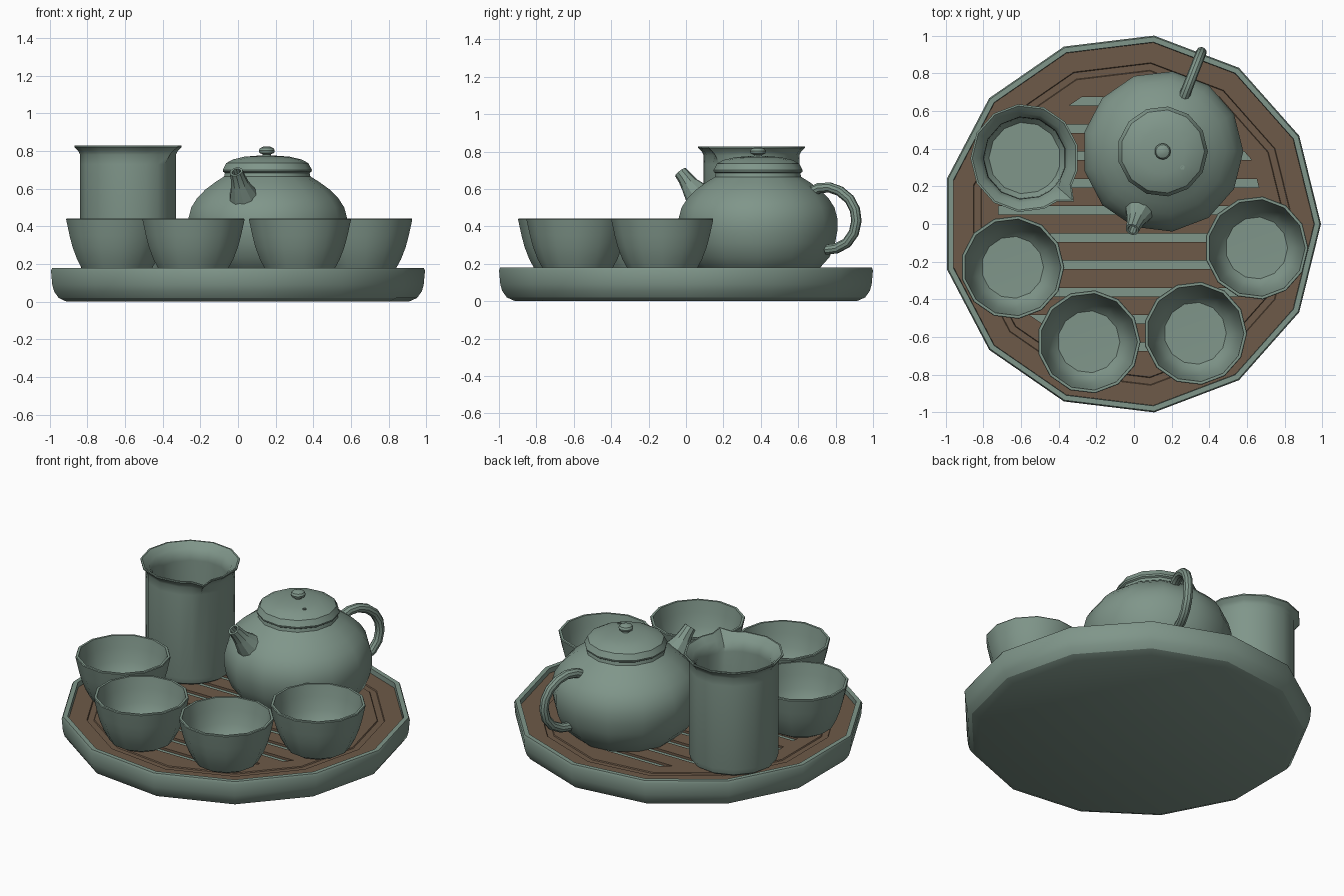
import bpy, bmesh, math
from mathutils import Vector

if "Cube" in bpy.data.objects:
    bpy.data.objects.remove(bpy.data.objects["Cube"])

N = 13  # sides of every round part


def material(name, rgb):
    m = bpy.data.materials.new(name)
    m.diffuse_color = (*rgb, 1)
    m.use_nodes = True
    m.node_tree.nodes["Principled BSDF"].inputs["Base Color"].default_value = m.diffuse_color
    return m


GREEN = material("celadon green", (0.215, 0.305, 0.255))
BROWN = material("wood brown", (0.155, 0.102, 0.065))


def finish(name, bm, loc, mats, recalc=True):
    if recalc:
        bmesh.ops.recalc_face_normals(bm, faces=bm.faces[:])
    me = bpy.data.meshes.new(name)
    bm.to_mesh(me)
    bm.free()
    for m in mats:
        me.materials.append(m)
    ob = bpy.data.objects.new(name, me)
    ob.location = loc
    bpy.context.collection.objects.link(ob)
    bpy.ops.object.select_all(action='DESELECT')
    ob.select_set(True)
    bpy.context.view_layer.objects.active = ob
    bpy.ops.object.shade_smooth_by_angle(angle=math.radians(30))
    return ob


def skin(bm, rows):
    """Bridge consecutive rows; a row is a ring of verts or a single pole."""
    for a, b in zip(rows, rows[1:]):
        n = max(len(a), len(b))
        for i in range(n):
            j = (i + 1) % n
            if len(a) == 1:
                bm.faces.new((a[0], b[j], b[i]))
            elif len(b) == 1:
                bm.faces.new((a[i], a[j], b[0]))
            else:
                bm.faces.new((a[i], a[j], b[j], b[i]))


def lathe(name, profile, loc=(0, 0), mat=GREEN, angles=None, push=None):
    """Spin (radius, z) points; push(angle, r, z) adds extra radius."""
    angles = angles or [2 * math.pi * i / N for i in range(N)]
    bm = bmesh.new()
    rows = []
    for r, z in profile:
        if r == 0:
            rows.append([bm.verts.new((0, 0, z))])
            continue
        row = []
        for a in angles:
            q = r + (push(a, r, z) if push else 0)
            row.append(bm.verts.new((q * math.cos(a), q * math.sin(a), z)))
        rows.append(row)
    skin(bm, rows)
    return finish(name, bm, (*loc, 0), [mat])


def tube(name, path, loc, heading, sides=10, mouth=0):
    """Tapered tube through (distance, z, radius) points in a vertical plane."""
    h = Vector((math.cos(heading), math.sin(heading), 0))
    side = Vector((-h.y, h.x, 0))
    pts = [h * d + Vector((0, 0, z)) for d, z, r in path]
    bm = bmesh.new()
    rows = []
    for i, p in enumerate(pts):
        t = (pts[min(i + 1, len(pts) - 1)] - pts[max(i - 1, 0)]).normalized()
        u = t.cross(side)
        ring = lambda r, c: [bm.verts.new(c + r * (math.cos(a) * side + math.sin(a) * u))
                             for a in (2 * math.pi * k / sides for k in range(sides))]
        rows.append(ring(path[i][2], p))
    if mouth:  # hollow opening
        rows.append(ring(mouth, p))
        rows.append(ring(mouth, p - t * 0.06))
    skin(bm, rows)
    bm.faces.new(rows[0])
    bm.faces.new(rows[-1])
    return finish(name, bm, (*loc, 0), [GREEN])


# Tray
TC = (-0.0147, 0)
lathe("tray", [(0, 0), (.92, 0), (.965, .02), (.99, .055), (1.0, .09), (1.007, .165),
               (1.0, .18), (.972, .18), (.97, .13), (0, .13)], TC)

# Wooden border with a shallow groove
lathe("wood_border", [(.97, .135), (.97, .15), (.862, .15), (.858, .144), (.822, .144),
                      (.818, .15), (.725, .15)], TC, BROWN)

# Wooden panel with ten drainage slots
bm = bmesh.new()
bm.faces.new([bm.verts.new((.725 * math.cos(2 * math.pi * i / N),
                            .725 * math.sin(2 * math.pi * i / N), .15)) for i in range(N)])
centres = [.1445 * (i - 4.5) for i in range(10)]
for y in centres:
    for e in (-.0225, .0225):
        bmesh.ops.bisect_plane(bm, geom=bm.verts[:] + bm.edges[:] + bm.faces[:],
                               plane_co=(0, y + e, 0), plane_no=(0, 1, 0))
slots = [f for f in bm.faces
         if any(abs(f.calc_center_median().y - y) < .02 for y in centres)
         and max(v.co.y for v in f.verts) - min(v.co.y for v in f.verts) < .06]
for f in bmesh.ops.extrude_discrete_faces(bm, faces=slots)["faces"]:
    f.material_index = 1
    for v in f.verts:
        v.co.z -= .015
finish("slatted_panel", bm, (*TC, 0), [BROWN, GREEN], recalc=False)

# Four cups
cup_profile = [(0, .15), (.15, .15), (.185, .17), (.215, .225), (.24, .29), (.256, .35),
               (.275, .437), (.272, .442), (.258, .442), (.245, .37), (.225, .29),
               (.195, .225), (.165, .195), (0, .19)]
for i, c in enumerate([(-.645, -.23), (-.24, -.625), (.325, -.58), (.65, -.127)]):
    lathe(f"cup_{i + 1}", cup_profile, c)

# Pitcher with a pinched pouring lip
LIP = math.radians(-41.4)
lip_angles = sorted([LIP + 2 * math.pi * i / N for i in range(N)]
                    + [LIP - .2, LIP + 2 * math.pi * 1 - .2 - 2 * math.pi + .4])


def lip(a, r, z):
    return max(0, min(1, (z - .73) / .09)) * .06 if abs(a - LIP) < .01 else 0


lathe("pitcher", [(0, .15), (.225, .15), (.248, .165), (.258, .2), (.258, .73), (.258, .78),
                  (.268, .8), (.288, .82), (.288, .828), (.278, .828), (.24, .795),
                  (.22, .76), (.218, .73), (.215, .22), (.19, .19), (0, .19)],
      (-.58, .35), angles=lip_angles, push=lip)

# Teapot
PC = (.152, .385)
FORE = math.radians(270 - 21.3)
lathe("teapot_body", [(0, .15), (.30, .15), (.335, .18), (.385, .235), (.415, .31), (.428, .38),
                      (.428, .44), (.412, .5), (.38, .55), (.335, .595), (.28, .635),
                      (.232, .665), (.228, .685), (0, .685)], PC)
lathe("teapot_lid", [(0, .68), (.222, .68), (.238, .69), (.24, .7), (.232, .715), (.222, .735),
                     (.185, .755), (.12, .77), (.05, .775), (0, .776)], PC)
lathe("lid_knob", [(0, .77), (.022, .77), (.022, .782), (.04, .79), (.043, .802), (.036, .815),
                   (.018, .823), (0, .824)], PC)
lathe("lid_vent", [(0, .765), (.012, .765), (.012, .77), (.007, .77), (.007, .766), (0, .766)],
      (PC[0] + .105, PC[1] - .085))
tube("teapot_spout", [(.30, .52, .095), (.35, .572, .072), (.39, .62, .05), (.42, .66, .04),
                      (.445, .69, .036)], PC, FORE, mouth=.024)
tube("teapot_handle", [(.31, .585, .03), (.35, .604, .029), (.41, .608, .028), (.47, .588, .028),
                       (.525, .545, .028), (.556, .49, .028), (.565, .43, .028), (.55, .365, .028),
                       (.51, .312, .028), (.45, .282, .028), (.39, .275, .028)], PC, FORE + math.pi)
